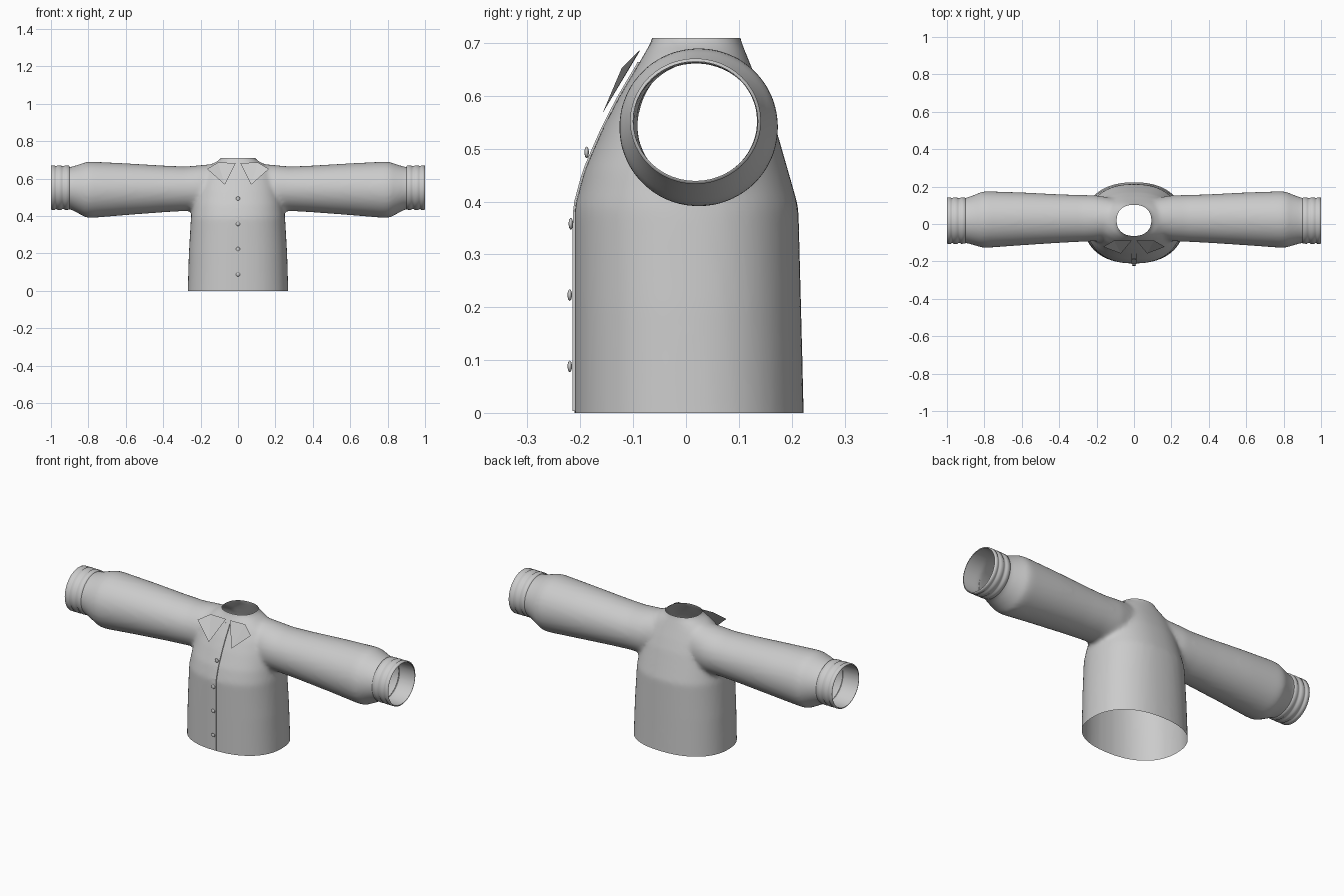
import bpy, bmesh
from math import cos, sin, tau, copysign
from mathutils import Vector
from mathutils.bvhtree import BVHTree

if "Cube" in bpy.data.objects:
    bpy.data.objects.remove(bpy.data.objects["Cube"])

SEG = 48


def make_object(name, bm, smooth=True):
    for f in bm.faces:
        f.smooth = smooth
    mesh = bpy.data.meshes.new(name)
    bm.to_mesh(mesh)
    bm.free()
    ob = bpy.data.objects.new(name, mesh)
    bpy.context.collection.objects.link(ob)
    return ob


def loft(bm, rings, caps=True):
    rows = [[bm.verts.new(p) for p in r] for r in rings]
    n = len(rows[0])
    for a, b in zip(rows, rows[1:]):
        for i in range(n):
            bm.faces.new((a[i], a[(i + 1) % n], b[(i + 1) % n], b[i]))
    if caps:
        bm.faces.new(rows[0][::-1])
        bm.faces.new(rows[-1])


def oval(hx, y0, y1, z, power=0.88):
    pts = []
    for i in range(SEG):
        c, s = cos(tau * i / SEG), sin(tau * i / SEG)
        pts.append((copysign(abs(c) ** power, c) * hx,
                    (y0 + y1) / 2 + copysign(abs(s) ** power, s) * (y1 - y0) / 2, z))
    return pts


def arm_ring(x, y0, y1, z0, z1):
    return [(x, (y0 + y1) / 2 + cos(tau * i / SEG) * (y1 - y0) / 2,
             (z0 + z1) / 2 + sin(tau * i / SEG) * (z1 - z0) / 2) for i in range(SEG)]


# torso: half width, front y, back y, height (ends overshoot, trimmed later)
TORSO = [(.271, -.211, .226, -.06), (.269, -.211, .223, 0), (.263, -.211, .218, .2),
         (.252, -.211, .213, .39), (.24, -.192, .193, .46), (.222, -.157, .17, .54),
         (.205, -.126, .147, .60), (.175, -.096, .126, .65), (.135, -.079, .114, .68),
         (.096, -.066, .105, .702), (.088, -.062, .101, .715), (.086, -.06, .1, .76)]
# sleeve: x, front y, back y, bottom z, top z
SLEEVE = [(.02, -.05, .12, .45, .67), (.12, -.075, .14, .43, .68), (.2, -.092, .153, .425, .672),
          (.28, -.095, .155, .427, .665), (.4, -.101, .159, .42, .67),
          (.6, -.114, .169, .405, .682), (.78, -.127, .175, .39, .691),
          (.81, -.127, .174, .391, .69), (.85, -.115, .157, .412, .676),
          (.9, -.101, .139, .438, .661), (1.06, -.1, .133, .438, .668)]

bm = bmesh.new()
loft(bm, [oval(*r) for r in TORSO])
for s in (1, -1):
    loft(bm, [arm_ring(s * r[0], *r[1:]) for r in SLEEVE])
bmesh.ops.recalc_face_normals(bm, faces=bm.faces)
blend = make_object("shirt_blend", bm)

# fuse torso and sleeves into one skin and soften the armpit seams
mod = blend.modifiers.new("fuse", 'REMESH')
mod.mode = 'VOXEL'
mod.voxel_size = 0.011
mod = blend.modifiers.new("soften", 'SMOOTH')
mod.factor = 0.5
mod.iterations = 10
dg = bpy.context.evaluated_depsgraph_get()
bm = bmesh.new()
bm.from_object(blend, dg)
bpy.data.objects.remove(blend)

# trim hem, neck and cuffs to leave open holes
for co, no in (((0, 0, 0), (0, 0, -1)), ((0, 0, .71), (0, 0, 1)),
               ((1, 0, 0), (1, 0, 0)), ((-1, 0, 0), (-1, 0, 0))):
    bmesh.ops.bisect_plane(bm, geom=bm.verts[:] + bm.edges[:] + bm.faces[:],
                           plane_co=co, plane_no=no, clear_outer=True)
tree = BVHTree.FromBMesh(bm)
make_object("shirt_body", bm)


def front_y(x, z):
    hit = tree.ray_cast(Vector((x, -1, z)), Vector((0, 1, 0)))[0]
    return hit.y if hit else -.1


# cuff bands around the sleeve ends
CUFF = [(.9, .0), (.903, .005), (.925, .006), (.93, .002), (.94, .002), (.945, .006),
        (.965, .006), (.97, .002), (.976, .002), (.98, .006), (.998, .006), (1, 0)]
for s, side in ((1, "left"), (-1, "right")):
    bm = bmesh.new()
    loft(bm, [arm_ring(s * x, -.1 - g, .136 + g, .439 - g, .665 + g) for x, g in CUFF], False)
    bmesh.ops.recalc_face_normals(bm, faces=bm.faces)
    make_object("cuff_" + side, bm)

# button placket strip down the front
bm = bmesh.new()
rows = []
for i in range(31):
    z = .004 + i * .66 / 30
    rows.append([bm.verts.new((x, front_y(x, z) - d, z))
                 for x, d in ((-.014, 0), (-.013, .004), (.013, .004), (.014, 0))])
for a, b in zip(rows, rows[1:]):
    for i in range(3):
        bm.faces.new((a[i], a[i + 1], b[i + 1], b[i]))
make_object("placket", bm, False)

# buttons
for i, (y, z) in enumerate(((-.22, .088), (-.22, .223), (-.218, .358), (-.188, .493))):
    bm = bmesh.new()
    bmesh.ops.create_uvsphere(bm, u_segments=16, v_segments=8, radius=.011)
    bmesh.ops.scale(bm, vec=(1, .38, 1), verts=bm.verts)
    bmesh.ops.translate(bm, vec=(0, y, z), verts=bm.verts)
    make_object("button_%d" % (i + 1), bm)

# pointed collar flaps
FLAP = [(.012, -.088, .684), (.07, -.158, .567), (.165, -.122, .652), (.107, -.088, .686)]
for s, side in ((1, "left"), (-1, "right")):
    bm = bmesh.new()
    pts = [bm.verts.new((s * x, y, z)) for x, y, z in FLAP]
    bm.faces.new(pts if s < 0 else pts[::-1])
    bmesh.ops.triangulate(bm, faces=bm.faces)
    make_object("collar_" + side, bm, False)
